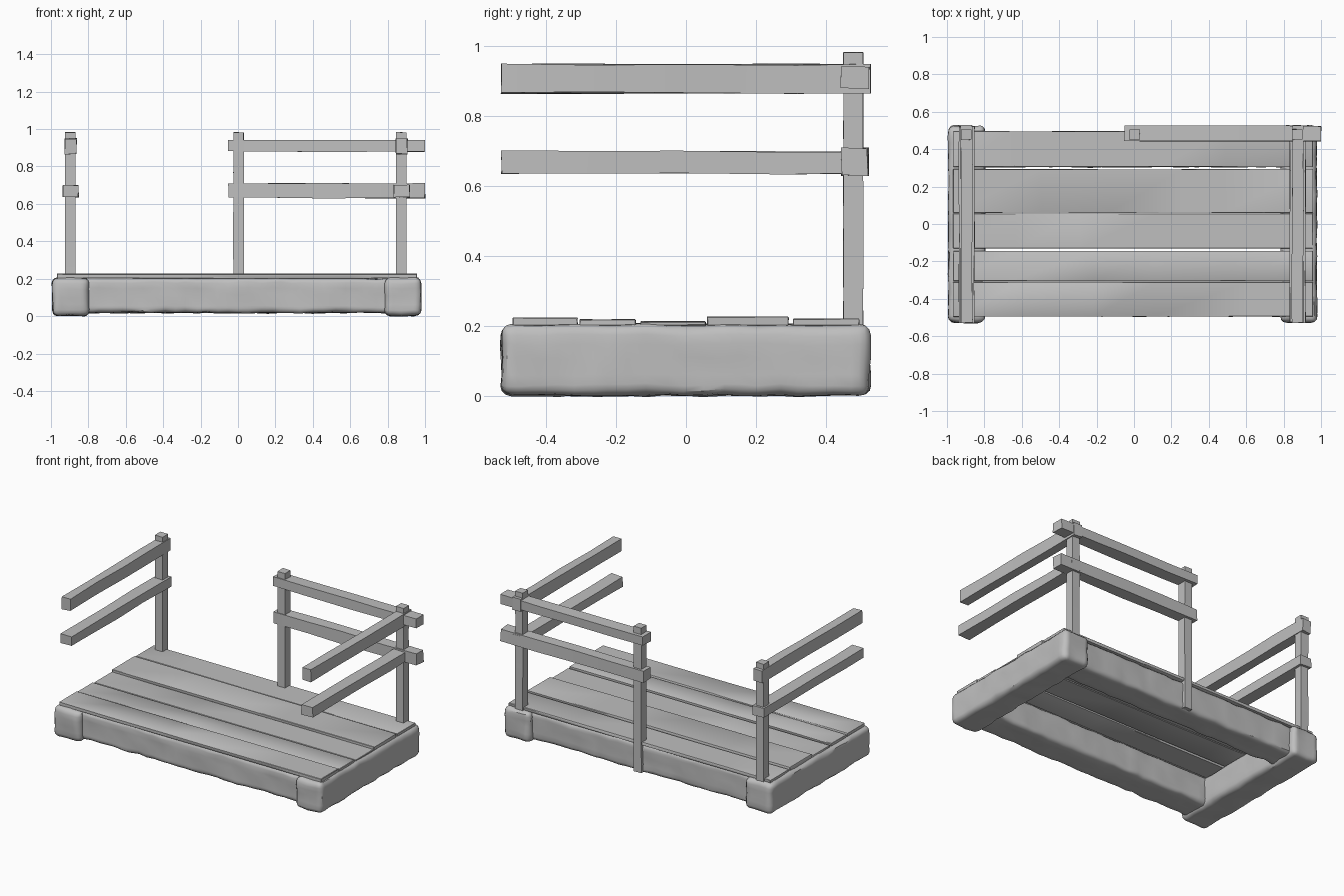
import bpy, bmesh, random
from mathutils import Vector, noise

old = bpy.data.objects.get("Cube")
if old:
    bpy.data.objects.remove(old, do_unlink=True)

random.seed(7)

wood = bpy.data.materials.new("grey wood")
wood.use_nodes = True
GREY = (0.52, 0.52, 0.52, 1)
wood.diffuse_color = GREY
wood.node_tree.nodes["Principled BSDF"].inputs["Base Color"].default_value = GREY


def slice_along(bm, axis, length, count):
    """Cut the mesh across one axis at slightly uneven steps."""
    normal = Vector([float(i == axis) for i in range(3)])
    for k in range(1, count):
        at = normal * length * ((k + random.uniform(-0.25, 0.25)) / count - 0.5)
        bmesh.ops.bisect_plane(bm, geom=bm.verts[:] + bm.edges[:] + bm.faces[:],
                               plane_co=at, plane_no=normal)


def timber(name, x, y, z, slices=4, wobble=0.003, bevel=0.0, lumps=0.0):
    """Hewn box between the given ranges; lumps gives it a weathered surface."""
    lo, hi = Vector((x[0], y[0], z[0])), Vector((x[1], y[1], z[1]))
    size, mid = hi - lo, (lo + hi) / 2
    longest = max(range(3), key=lambda i: size[i])
    bm = bmesh.new()
    bmesh.ops.create_cube(bm, size=1)
    for v in bm.verts:
        v.co = v.co * size
    if bevel:
        bmesh.ops.bevel(bm, geom=bm.edges[:], offset=bevel, segments=3 if lumps else 1,
                        profile=0.5, affect="EDGES")
    for axis in range(3):
        if axis == longest:
            slice_along(bm, axis, size[axis], slices)
        elif lumps:
            slice_along(bm, axis, size[axis], 4)
    for v in bm.verts:
        if lumps:
            v.co += noise.noise_vector((v.co + mid) * 14) * lumps
        else:
            v.co += Vector([random.uniform(-wobble, wobble) for _ in range(3)])
    mesh = bpy.data.meshes.new(name)
    bm.to_mesh(mesh)
    bm.free()
    mesh.materials.append(wood)
    ob = bpy.data.objects.new(name, mesh)
    ob.location = mid
    bpy.context.collection.objects.link(ob)
    bpy.ops.object.select_all(action="DESELECT")
    ob.select_set(True)
    bpy.context.view_layer.objects.active = ob
    bpy.ops.object.shade_smooth_by_angle(angle=0.6)
    return ob


# Heavy base logs at the sides, with rounded ends
for name, x in (("right_log", (-0.992, -0.797)), ("left_log", (0.785, 0.977))):
    timber(name, x, (-0.527, 0.525), (0.003, 0.205), 20, bevel=0.03, lumps=0.008)

# Long beams under the front and back edges
for name, y in (("front_beam", (-0.492, -0.295)), ("back_beam", (0.305, 0.487))):
    timber(name, (-0.85, 0.85), y, (0.018, 0.204), 30, bevel=0.025, lumps=0.008)

# Deck planks resting on the logs: front edge, back edge, top height
planks = [(-0.495, -0.310, 0.225), (-0.304, -0.144, 0.220), (-0.130, 0.056, 0.214),
          (0.060, 0.293, 0.228), (0.306, 0.496, 0.222)]
for i, (y0, y1, top) in enumerate(planks):
    timber(f"deck_plank_{i + 1}", (-0.967, 0.957), (y0, y1), (0.202, top), 5, 0.001, 0.002)

# Posts; the middle one runs down the outside of the back beam
for name, x, foot in (("right_post", -0.897, 0.18), ("middle_post", 0.003, 0.02),
                      ("left_post", 0.873, 0.18)):
    timber(name, (x - 0.028, x + 0.028), (0.450, 0.506), (foot, 0.983), 5, 0.001)

# Side rails running forward from the corner posts
for side, x in (("right", -0.895), ("left", 0.875)):
    timber(side + "_upper_rail", (x - 0.031, x + 0.031), (-0.527, 0.527), (0.867, 0.949))
    timber(side + "_lower_rail", (x - 0.042, x + 0.042), (-0.527, 0.520), (0.637, 0.700))

# Back rails from the middle post past the left corner
timber("back_upper_rail", (-0.052, 0.999), (0.441, 0.525), (0.880, 0.942))
timber("back_lower_rail", (-0.052, 0.999), (0.445, 0.520), (0.632, 0.710))
